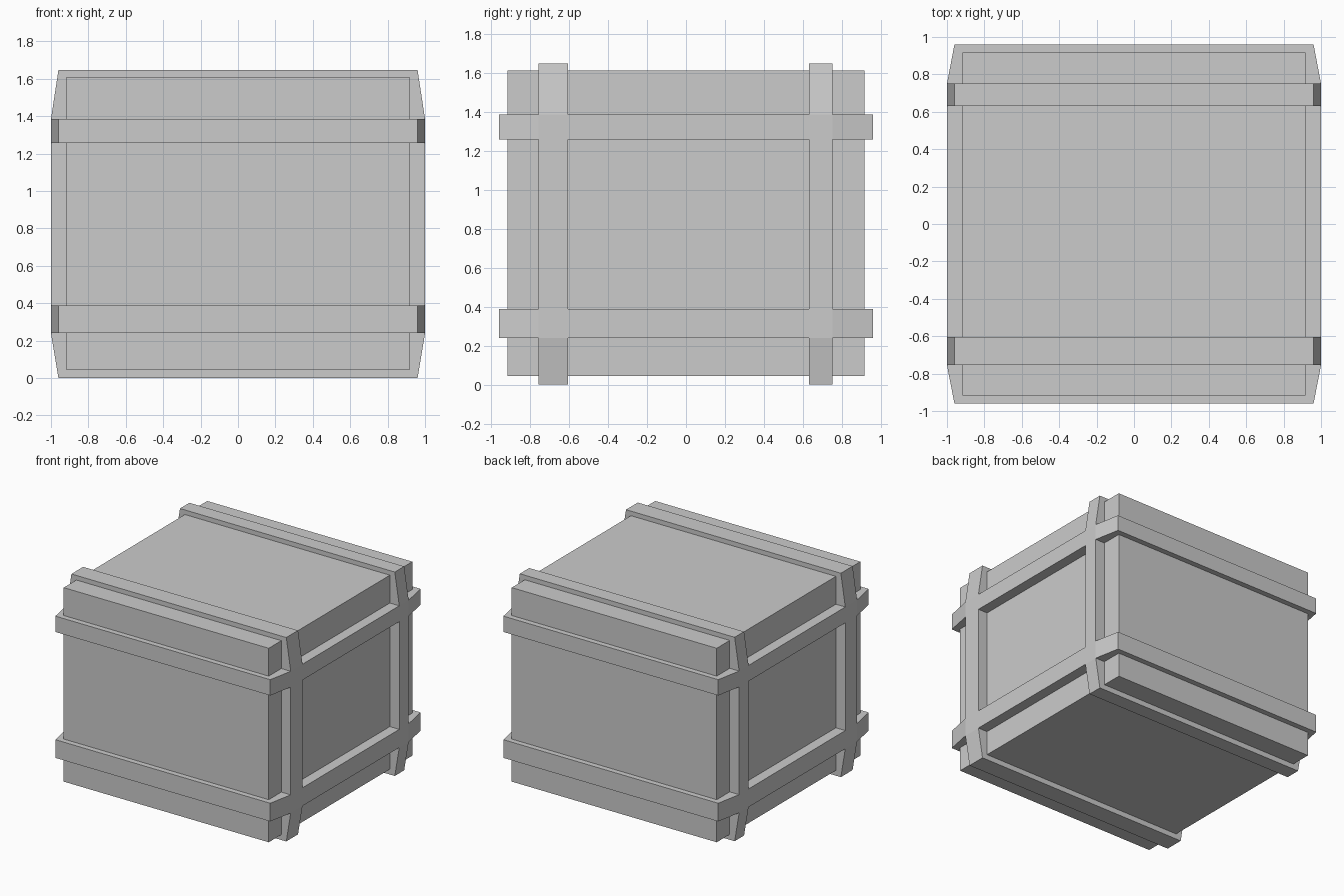
import bpy
import bmesh

if "Cube" in bpy.data.objects:
    bpy.data.objects.remove(bpy.data.objects["Cube"])

CORE = 0.916    # half width of the box body
END = 0.96      # strap half extent at the tapered ends
SIDE = 1.0      # strap half extent in x along the flat side
Y_STRAPS = [(-0.755, -0.605), (0.63, 0.75)]
Z_STRAPS = [(0.24, 0.387), (1.257, 1.385)]
HEIGHT = 1.647


def prism(name, profile, axis, lo, hi):
    """Extrude an (x, other) profile along y or z."""
    bm = bmesh.new()
    rings = []
    for t in (lo, hi):
        rings.append([bm.verts.new((x, t, v) if axis == 'y' else (x, v, t))
                      for x, v in profile])
    n = len(profile)
    bm.faces.new(rings[0])
    bm.faces.new(rings[1])
    for i in range(n):
        j = (i + 1) % n
        bm.faces.new((rings[0][i], rings[0][j], rings[1][j], rings[1][i]))
    bmesh.ops.recalc_face_normals(bm, faces=bm.faces)
    mesh = bpy.data.meshes.new(name)
    bm.to_mesh(mesh)
    bm.free()
    ob = bpy.data.objects.new(name, mesh)
    bpy.context.collection.objects.link(ob)
    return ob


def strap_profile(v0, v1, v2, v3):
    """Octagon that bulges to SIDE between v1 and v2."""
    right = [(END, v0), (SIDE, v1), (SIDE, v2), (END, v3)]
    return right + [(-x, v) for x, v in reversed(right)]


# box body
crate = prism("crate", [(-CORE, -CORE), (CORE, -CORE), (CORE, CORE), (-CORE, CORE)],
              'z', 0.043, 1.61)

# straps running around the sides, then straps over top and bottom
flat = strap_profile(-END, Y_STRAPS[0][0], Y_STRAPS[1][1], END)
upright = strap_profile(0.0, Z_STRAPS[0][0], Z_STRAPS[1][1], HEIGHT)
straps = [prism("horizontal_strap", flat, 'z', a, b) for a, b in Z_STRAPS]
straps += [prism("vertical_strap", upright, 'y', a, b) for a, b in Y_STRAPS]

# merge everything into one clean shell
for s in straps:
    mod = crate.modifiers.new("join_strap", 'BOOLEAN')
    mod.operation = 'UNION'
    mod.solver = 'EXACT'
    mod.object = s
deps = bpy.context.evaluated_depsgraph_get()
merged = bpy.data.meshes.new_from_object(crate.evaluated_get(deps))
crate.modifiers.clear()
crate.data = merged
for s in straps:
    bpy.data.objects.remove(s)
